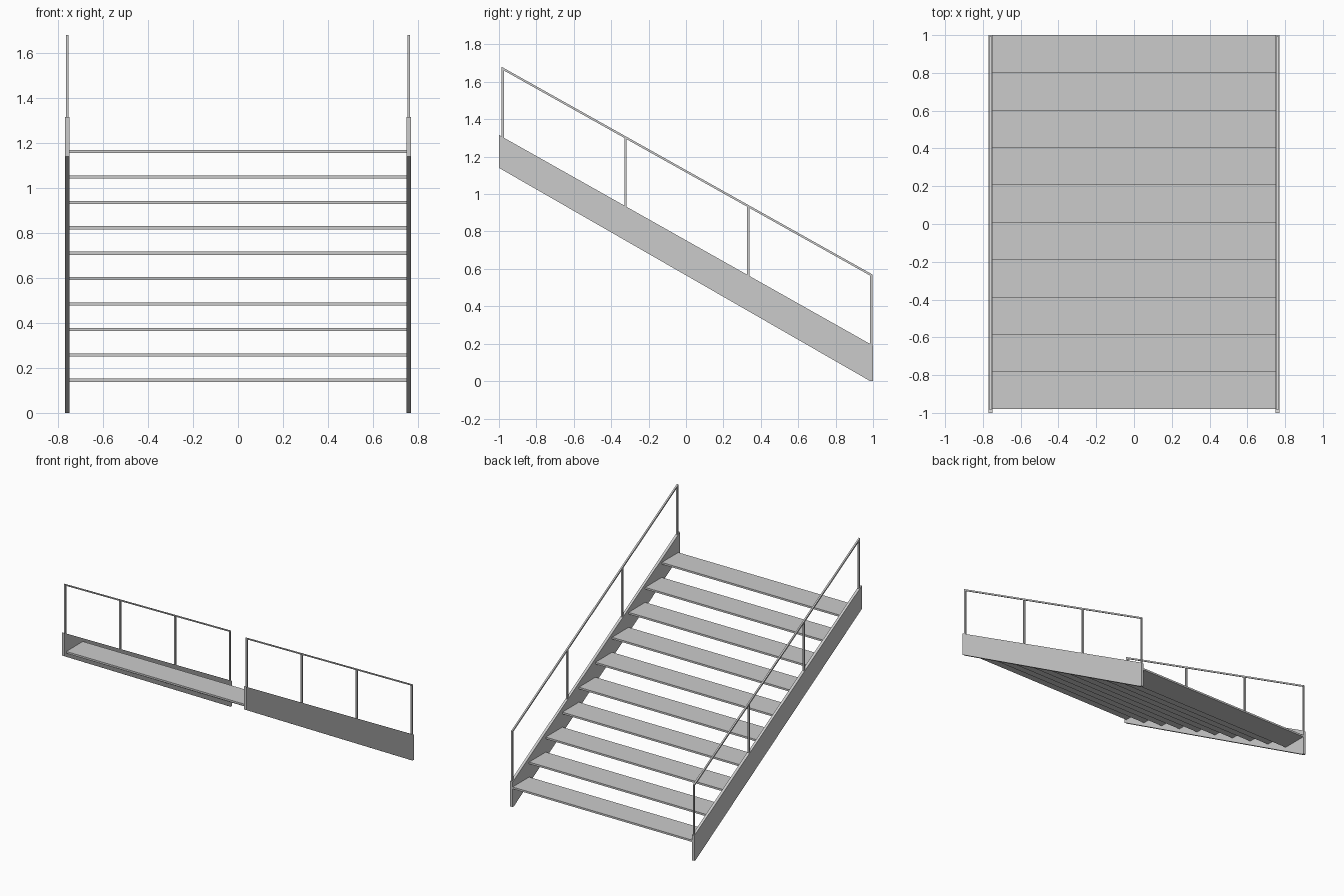
import bpy, bmesh

if "Cube" in bpy.data.objects:
    bpy.data.objects.remove(bpy.data.objects["Cube"])

def prism(name, profile, x0, x1):
    """Extrude a (y, z) outline along x."""
    bm = bmesh.new()
    face = bm.faces.new([bm.verts.new((x0, y, z)) for y, z in profile])
    ext = bmesh.ops.extrude_face_region(bm, geom=[face])
    verts = [g for g in ext["geom"] if isinstance(g, bmesh.types.BMVert)]
    bmesh.ops.translate(bm, verts=verts, vec=(x1 - x0, 0, 0))
    bmesh.ops.recalc_face_normals(bm, faces=bm.faces)
    mesh = bpy.data.meshes.new(name)
    bm.to_mesh(mesh)
    bm.free()
    obj = bpy.data.objects.new(name, mesh)
    bpy.context.collection.objects.link(obj)
    return obj

def stringer_top(y):
    return 1.316 - 0.563 * (y + 1)

def rail_top(y):
    return 1.68 - 0.56 * (y + 0.985)

# Treads, lowest at the back, rising towards the front
RUN, RISE, THICK = 0.198, 0.113, 0.014
for i in range(10):
    y, z = 1 - i * RUN, 0.138 + i * RISE
    prism(f"tread_{i + 1}", [(y, z), (y, z + THICK), (y - RUN, z + THICK), (y - RUN, z)],
          -0.75, 0.75)

W = 0.006  # half thickness of the railing bars
for side, s in (("left", -1), ("right", 1)):
    # Sloping side stringer with plumb-cut ends
    prism(f"{side}_stringer",
          [(-1, 1.14), (0.985, 0), (1, 0), (1, stringer_top(1)), (-1, stringer_top(-1))],
          s * 0.75, s * 0.77)
    x0, x1 = s * 0.76 - W, s * 0.76 + W
    # Handrail
    a, b = -0.986, 0.996
    prism(f"{side}_handrail",
          [(a, rail_top(a)), (b, rail_top(b)), (b, rail_top(b) - 0.013), (a, rail_top(a) - 0.013)],
          x0, x1)
    # Posts
    for i in range(4):
        y = -0.98 + i * 0.6567
        p, q = y - W, y + W
        prism(f"{side}_post_{i + 1}",
              [(p, stringer_top(p) - 0.005), (q, stringer_top(q) - 0.005),
               (q, rail_top(q) - 0.008), (p, rail_top(p) - 0.008)], x0, x1)
